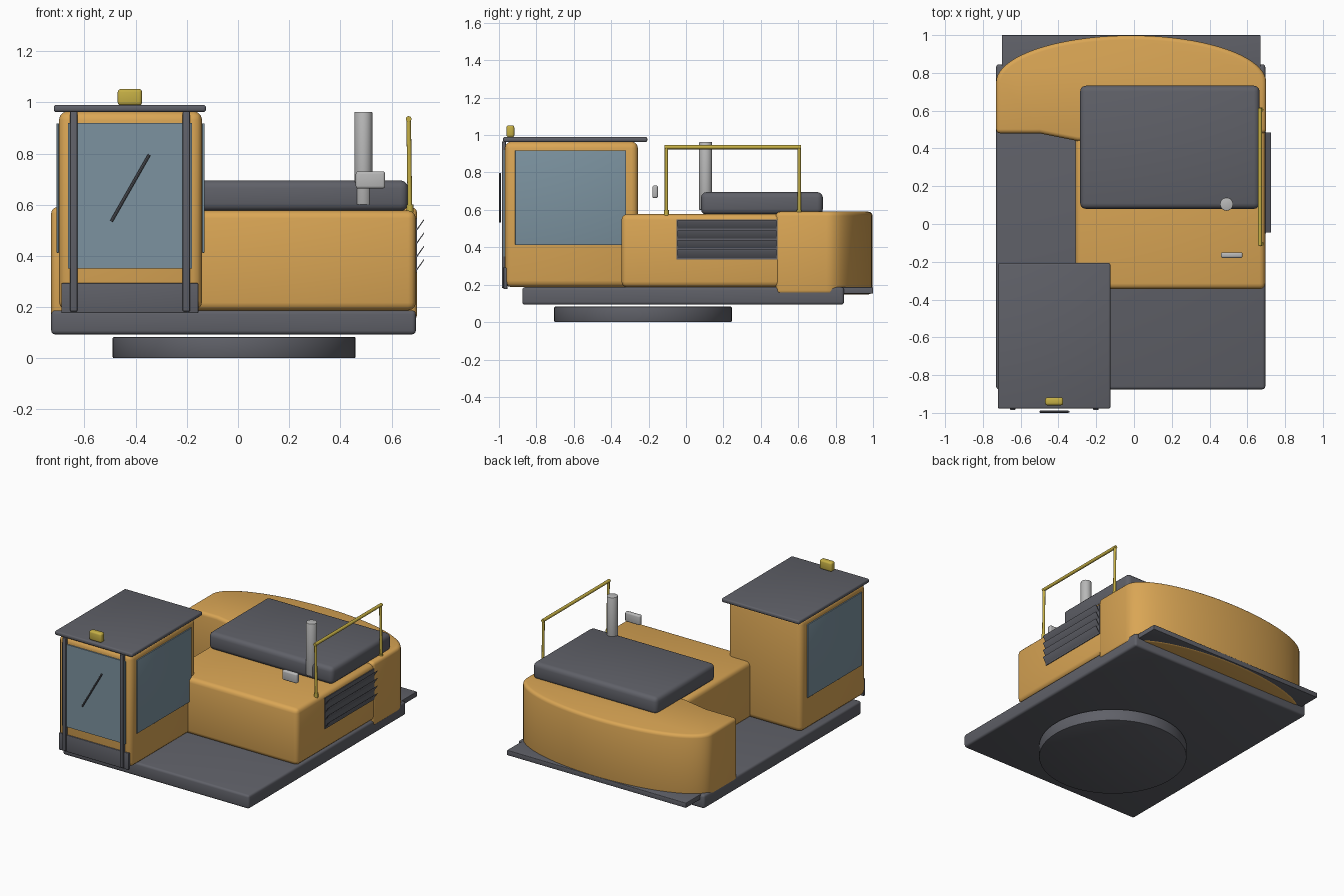
import bpy, bmesh, math
from mathutils import Vector

if "Cube" in bpy.data.objects:
    bpy.data.objects.remove(bpy.data.objects["Cube"], do_unlink=True)


def material(name, rgb):
    m = bpy.data.materials.new(name)
    m.use_nodes = True
    m.diffuse_color = (*rgb, 1)
    m.node_tree.nodes["Principled BSDF"].inputs["Base Color"].default_value = (*rgb, 1)
    return m


ORANGE = material("orange paint", (0.70, 0.38, 0.09))
GREY = material("dark grey", (0.115, 0.118, 0.138))
GLASS = material("blue grey glass", (0.20, 0.29, 0.35))
SILVER = material("silver", (0.48, 0.48, 0.48))
YELLOW = material("yellow", (0.56, 0.43, 0.06))


def finish(name, bm, mat, bevel=0.0, segments=3):
    """Round the sharp edges, then turn the bmesh into a shaded object."""
    bmesh.ops.recalc_face_normals(bm, faces=bm.faces)
    if bevel:
        sharp = [e for e in bm.edges if e.calc_face_angle(0) > math.radians(35)]
        bmesh.ops.bevel(bm, geom=sharp, offset=bevel, segments=segments,
                        profile=0.5, affect='EDGES', clamp_overlap=True)
    mesh = bpy.data.meshes.new(name)
    bm.to_mesh(mesh)
    bm.free()
    mesh.materials.append(mat)
    ob = bpy.data.objects.new(name, mesh)
    bpy.context.collection.objects.link(ob)
    bpy.ops.object.select_all(action='DESELECT')
    ob.select_set(True)
    bpy.context.view_layer.objects.active = ob
    bpy.ops.object.shade_smooth_by_angle(angle=math.radians(35))
    return ob


def box(name, x, y, z, mat, bevel=0.0):
    """Box from (low, high) ranges on each axis."""
    bm = bmesh.new()
    bmesh.ops.create_cube(bm, size=1)
    for v in bm.verts:
        v.co = [sum(r) / 2 + c * (r[1] - r[0]) for r, c in zip((x, y, z), v.co)]
    return finish(name, bm, mat, bevel)


def rod(name, a, b, radius, mat, sides=16, bevel=0.0):
    """Cylinder between two points."""
    a, b = Vector(a), Vector(b)
    bm = bmesh.new()
    bmesh.ops.create_cone(bm, cap_ends=True, segments=sides, radius1=radius,
                          radius2=radius, depth=(b - a).length)
    turn = (b - a).to_track_quat('Z', 'Y')
    for v in bm.verts:
        v.co = turn @ v.co + (a + b) / 2
    return finish(name, bm, mat, bevel, 2)


def extrude(name, outline, direction, mat, bevel=0.0):
    """Solid made by sweeping an outline along a direction."""
    bm = bmesh.new()
    face = bm.faces.new([bm.verts.new(p) for p in outline])
    swept = bmesh.ops.extrude_face_region(bm, geom=[face])["geom"]
    bmesh.ops.translate(bm, vec=direction,
                        verts=[g for g in swept if isinstance(g, bmesh.types.BMVert)])
    return finish(name, bm, mat, bevel)


# Base: swing ring, deck and rear plate
rod("swing_ring", (-0.015, -0.23, 0), (-0.015, -0.23, 0.083), 0.475, GREY, 64, 0.006)
box("deck", (-0.73, 0.695), (-0.875, 0.845), (0.093, 0.187), GREY, 0.015)
box("rear_plate", (-0.70, 0.67), (0.70, 1.0), (0.152, 0.187), GREY, 0.004)

# Counterweight with a curved back
arc = [math.pi * i / 40 for i in range(41)]
outline = [(-0.015 + 0.715 * math.cos(t), 0.75 + 0.248 * math.sin(t), 0.148) for t in arc]
outline += [(-0.73, 0.48, 0.148), (-0.50, 0.48, 0.148), (-0.30, 0.44, 0.148),
            (0.27, 0.44, 0.148), (0.47, 0.48, 0.148), (0.70, 0.48, 0.148)]
extrude("counterweight", outline, (0, 0, 0.442), ORANGE, 0.022)

# Engine house, hood and exhaust
box("engine_house", (-0.31, 0.695), (-0.345, 0.62), (0.187, 0.577), ORANGE, 0.03)
box("engine_hood", (-0.285, 0.665), (0.08, 0.732), (0.575, 0.695), GREY, 0.03)
rod("exhaust_pipe", (0.49, 0.105, 0.6), (0.49, 0.105, 0.963), 0.035, SILVER, 24, 0.004)
box("mirror", (0.46, 0.575), (-0.18, -0.15), (0.663, 0.73), SILVER, 0.01)

# Side grille with slanted slats
box("grille_back", (0.693, 0.70), (-0.05, 0.49), (0.335, 0.548), GREY)
for i in range(4):
    low = 0.347 + i * 0.052
    slat = [(0.697, -0.045, low - 0.008), (0.726, -0.045, low + 0.034),
            (0.726, -0.045, low + 0.040), (0.697, -0.045, low)]
    extrude(f"grille_slat_{i + 1}", slat, (0, 0.53, 0), GREY)

# Handrail
for label, y in (("front", -0.105), ("back", 0.605)):
    rod(f"handrail_{label}_post", (0.672, y, 0.57), (0.667, y, 0.94), 0.009, YELLOW)
    rod(f"handrail_{label}_foot", (0.672, y, 0.57), (0.672, y, 0.60), 0.013, YELLOW)
rod("handrail_top", (0.667, -0.115, 0.935), (0.667, 0.615, 0.935), 0.011, YELLOW)

# Cab shell and roof
box("cab_body", (-0.70, -0.14), (-0.968, -0.257), (0.187, 0.965), ORANGE, 0.035)
box("cab_roof", (-0.72, -0.125), (-0.978, -0.207), (0.962, 0.99), GREY, 0.01)
box("beacon", (-0.47, -0.375), (-0.96, -0.918), (0.988, 1.052), YELLOW, 0.012)

# Cab glass
box("front_window", (-0.665, -0.18), (-0.976, -0.967), (0.35, 0.92), GLASS)
for label, x in (("right", -0.709), ("left", -0.14)):
    box(f"{label}_window", (x, x + 0.009), (-0.913, -0.32), (0.412, 0.918), GLASS, 0.002)

# Cab front trim
box("front_kick_plate", (-0.69, -0.155), (-0.975, -0.955), (0.176, 0.293), GREY, 0.004)
for label, x in (("right", -0.642), ("left", -0.202)):
    box(f"{label}_front_pillar", (x - 0.014, x + 0.014), (-0.985, -0.963),
        (0.183, 0.965), GREY, 0.004)
rod("wiper", (-0.495, -0.994, 0.535), (-0.347, -0.994, 0.795), 0.006, GREY, 8)
